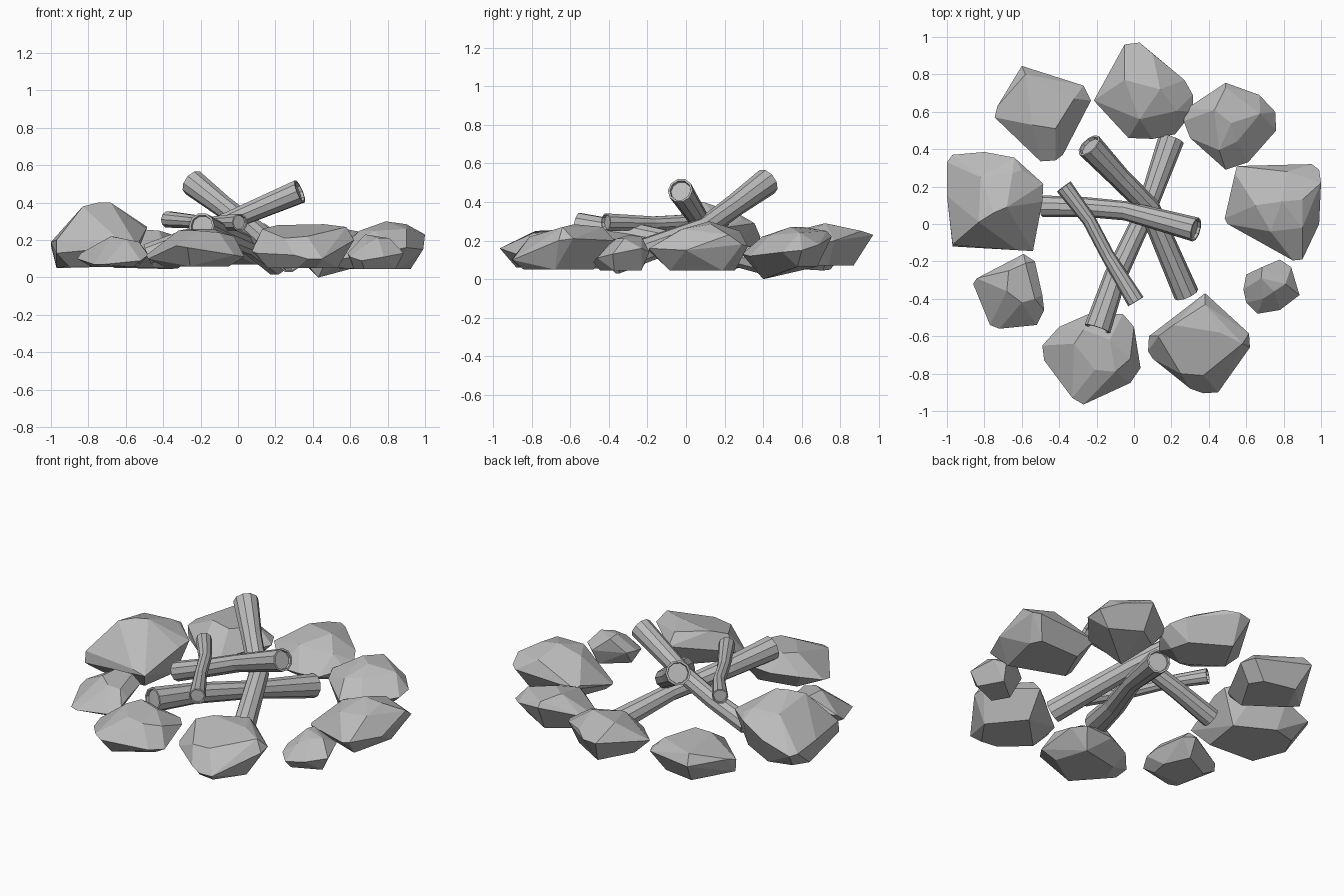
import bpy, bmesh, math
from mathutils import Vector

grey = bpy.data.materials.new("stone_grey")
grey.diffuse_color = (0.5, 0.5, 0.5, 1)


def finish(name, bm):
    bmesh.ops.recalc_face_normals(bm, faces=bm.faces)
    mesh = bpy.data.meshes.new(name)
    bm.to_mesh(mesh)
    bm.free()
    mesh.materials.append(grey)
    bpy.context.collection.objects.link(bpy.data.objects.new(name, mesh))


def rock(name, rim, top, base_z, base_scale=0.68):
    """Chiselled stone: hull of a rim, crown points and a shrunken base."""
    pts = [Vector(p) for p in rim + top]
    n = len(rim)
    cx, cy = sum(p[0] for p in rim) / n, sum(p[1] for p in rim) / n
    for x, y, z in rim[::2]:
        pts.append(Vector((cx + (x - cx) * base_scale, cy + (y - cy) * base_scale, base_z)))
    bm = bmesh.new()
    for p in pts:
        bm.verts.new(p)
    res = bmesh.ops.convex_hull(bm, input=bm.verts)
    junk = [g for g in res["geom_interior"] + res["geom_unused"] if isinstance(g, bmesh.types.BMVert)]
    bmesh.ops.delete(bm, geom=list(set(junk)), context='VERTS')
    bmesh.ops.dissolve_limit(bm, angle_limit=math.radians(12), verts=bm.verts, edges=bm.edges)
    finish(name, bm)


def log(name, path, radii, sides=10):
    """Crooked branch: rings along a path, with a rimmed hollow at both ends."""
    path = [Vector(p) for p in path]
    first, last = (path[1] - path[0]).normalized(), (path[-1] - path[-2]).normalized()
    rings = [(path[0] + first * 0.015, radii[0] * 0.8, first), (path[0], radii[0] * 0.84, first)]
    for i, (p, r) in enumerate(zip(path, radii)):
        t = (path[min(i + 1, len(path) - 1)] - path[max(i - 1, 0)]).normalized()
        rings.append((p, r, t))
    rings += [(path[-1], radii[-1] * 0.84, last), (path[-1] - last * 0.015, radii[-1] * 0.8, last)]
    bm = bmesh.new()
    loops = []
    for p, r, t in rings:
        u = t.cross(Vector((0, 0, 1))).normalized()
        v = t.cross(u)
        loops.append([bm.verts.new(p + r * (u * math.cos(a) + v * math.sin(a)))
                      for a in (math.tau * k / sides for k in range(sides))])
    for a, b in zip(loops, loops[1:]):
        for k in range(sides):
            m = (k + 1) % sides
            bm.faces.new((a[k], a[m], b[m], b[k]))
    bm.faces.new(loops[0])
    bm.faces.new(loops[-1])
    finish(name, bm)


# Ring of stones
rock("rock_left",
     [(-1, .33, .17), (-.97, .37, .16), (-.8, .385, .22), (-.64, .355, .29), (-.485, .215, .27),
      (-.49, .12, .26), (-.54, -.145, .17), (-.625, -.14, .19), (-.97, -.12, .13), (-1, .15, .19)],
     [(-.97, -.11, .2), (-.83, .01, .38), (-.75, .06, .40), (-.68, .09, .40), (-.6, .29, .31),
      (-.65, .27, .34), (-.82, .25, .34), (-.97, .17, .05)], .06, .7)
rock("rock_back_left",
     [(-.6, .845, .18), (-.27, .74, .15), (-.23, .66, .14), (-.38, .37, .13), (-.42, .34, .13),
      (-.5, .335, .14), (-.745, .57, .16), (-.73, .63, .18)],
     [(-.56, .69, .26), (-.545, .53, .26), (-.42, .51, .25), (-.32, .67, .22), (-.58, .8, .24),
      (-.74, .57, .085), (-.36, .71, .045)], .05, .66)
rock("rock_back",
     [(-.05, .96, .22), (.03, .97, .23), (.27, .77, .2), (.315, .69, .18), (.315, .6, .16),
      (.22, .48, .13), (.1, .455, .13), (-.03, .46, .13), (-.215, .66, .17)],
     [(-.05, .77, .28), (.03, .56, .25), (.23, .605, .23), (.14, .72, .29), (.1, .91, .25)], .07)
rock("rock_back_right",
     [(.49, .755, .22), (.67, .69, .18), (.755, .6, .15), (.76, .5, .14), (.61, .33, .12),
      (.49, .29, .13), (.3, .46, .15), (.265, .55, .17), (.285, .62, .17)],
     [(.43, .61, .27), (.52, .54, .27), (.55, .44, .23), (.455, .395, .22), (.675, .59, .24),
      (.49, .73, .25), (.43, .4, 0)], .065, .66)
rock("rock_right",
     [(.55, .31, .15), (.75, .315, .18), (.95, .32, .17), (.99, .29, .18), (1, .22, .23),
      (.99, 0, .15), (.9, -.19, .16), (.85, -.195, .15), (.5, 0, .09), (.485, .03, .09), (.54, .27, .16)],
     [(.65, .1, .25), (.79, .12, .30), (.9, .13, .285), (.82, .28, .25), (.73, -.04, .25),
      (.9, -.02, .26), (.53, .03, .05)], .045, .66)
rock("rock_small_right",
     [(.78, -.19, .14), (.84, -.23, .16), (.885, -.38, .13), (.78, -.46, .11), (.66, -.48, .09),
      (.6, -.42, .11), (.585, -.35, .13), (.6, -.27, .14)],
     [(.685, -.23, .22), (.68, -.29, .23), (.75, -.36, .21), (.81, -.32, .21), (.69, -.4, .18)], .045, .74)
rock("rock_front_right",
     [(.38, -.37, .2), (.615, -.585, .21), (.62, -.66, .2), (.47, -.86, .13), (.45, -.9, .1),
      (.37, -.905, .1), (.3, -.88, .12), (.1, -.72, .13), (.075, -.68, .14), (.08, -.6, .16)],
     [(.13, -.6, .26), (.21, -.54, .28), (.46, -.58, .285), (.58, -.64, .27), (.37, -.81, .22),
      (.25, -.8, .21), (.38, -.43, .27)], .05)
rock("rock_front",
     [(-.06, -.48, .17), (0, -.55, .17), (.035, -.77, .11), (-.02, -.85, .12), (-.27, -.965, .16),
      (-.33, -.93, .17), (-.48, -.73, .1), (-.49, -.65, .12), (-.4, -.55, .15), (-.24, -.48, .16)],
     [(-.27, -.565, .26), (-.13, -.62, .26), (-.32, -.64, .25), (-.21, -.78, .25), (-.1, -.79, .24),
      (-.02, -.72, .22)], .06)
rock("rock_front_left",
     [(-.59, -.16, .15), (-.53, -.2, .15), (-.49, -.38, .14), (-.48, -.46, .12), (-.52, -.54, .09),
      (-.72, -.56, .07), (-.77, -.54, .07), (-.86, -.32, .1), (-.84, -.29, .13)],
     [(-.67, -.25, .22), (-.68, -.36, .22), (-.6, -.42, .205), (-.53, -.4, .19), (-.58, -.21, .2)], .055)

# Stacked logs
log("log_long", [(-.195, -.56, .275), (-.1, -.28, .235), (.06, .06, .17), (.2, .455, .08)],
    [.072, .061, .052, .07])
log("log_steep", [(-.24, .42, .505), (-.08, .25, .38), (.08, .09, .26), (.28, -.375, .09)],
    [.072, .059, .058, .068])
log("log_cross", [(-.485, .095, .125), (-.25, .09, .215), (-.04, .07, .305), (.33, -.03, .46)],
    [.058, .053, .052, .066])
log("log_short", [(-.375, .2, .31), (-.24, .02, .3), (-.14, -.17, .29), (.01, -.415, .295)],
    [.046, .037, .037, .048])
